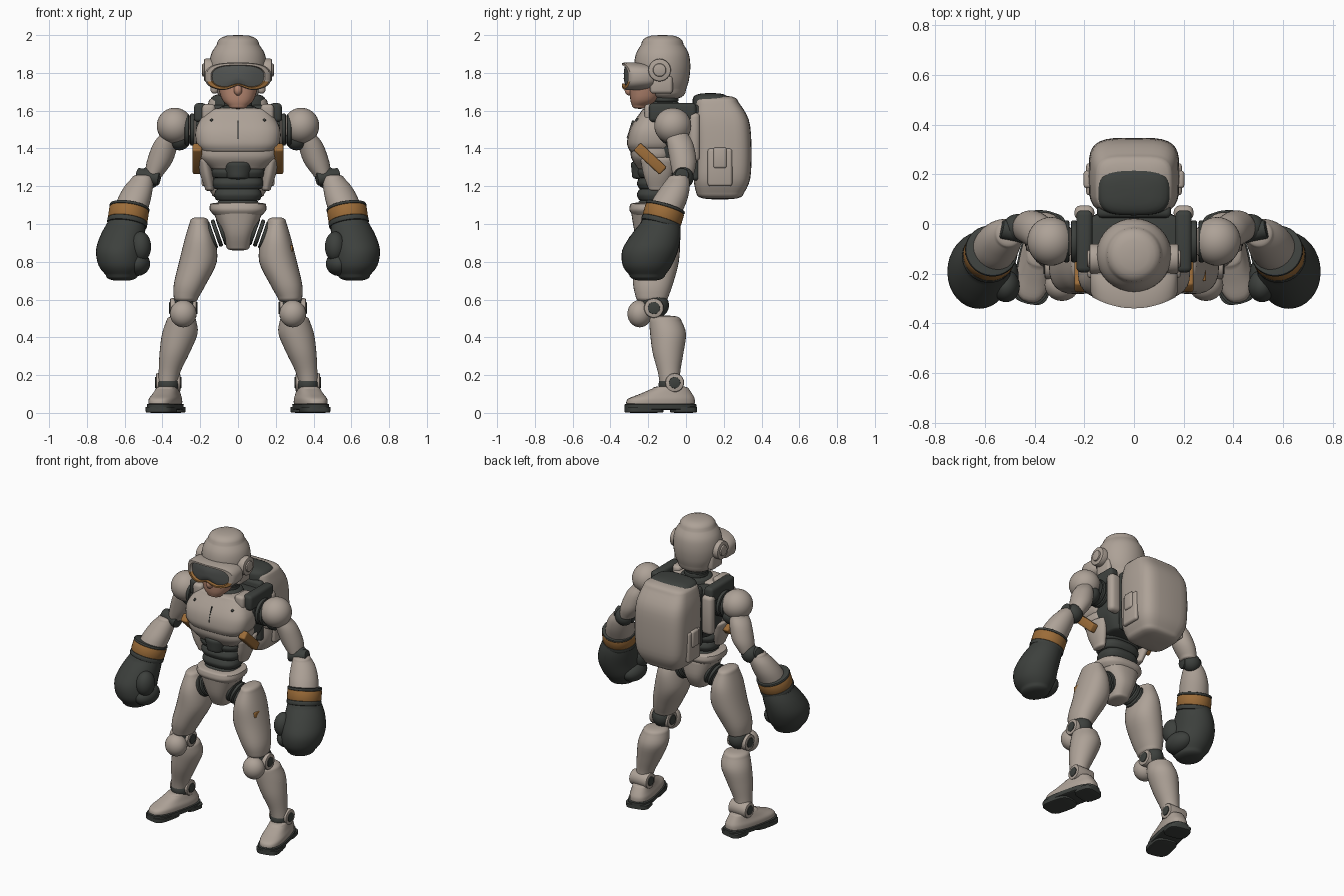
import bpy, bmesh, math
from mathutils import Matrix, Vector

default_cube = bpy.data.objects.get("Cube")
if default_cube:
    bpy.data.objects.remove(default_cube, do_unlink=True)


def material(name, red, green, blue):
    mat = bpy.data.materials.new(name)
    mat.use_nodes = True
    mat.diffuse_color = (red, green, blue, 1)
    shader = next(n for n in mat.node_tree.nodes if n.type == 'BSDF_PRINCIPLED')
    shader.inputs["Base Color"].default_value = (red, green, blue, 1)
    shader.inputs["Roughness"].default_value = 0.6
    return mat


shell = material("warm grey shell", 0.42, 0.36, 0.31)
dark = material("charcoal rubber", 0.047, 0.052, 0.047)
orange = material("burnt orange", 0.33, 0.15, 0.04)
skin = material("skin", 0.48, 0.25, 0.17)
lens = material("goggle lens", 0.085, 0.09, 0.085)


def finish(name, bm, mats, pair=False):
    """Turn a bmesh into an object, smooth with sharp creases, mirrored if paired."""
    bmesh.ops.recalc_face_normals(bm, faces=bm.faces)
    for face in bm.faces:
        face.smooth = True
    for edge in bm.edges:
        edge.smooth = edge.calc_face_angle(0) < 0.7
    mesh = bpy.data.meshes.new(name)
    bm.to_mesh(mesh)
    bm.free()
    for mat in mats:
        mesh.materials.append(mat)
    obj = bpy.data.objects.new(name, mesh)
    bpy.context.collection.objects.link(obj)
    if pair:
        mirror = obj.modifiers.new("Mirror", 'MIRROR')
        mirror.use_mirror_merge = False
    return obj


def spline(a, b, c, d, t):
    return b + 0.5 * t * (c - a + t * (2 * a - 5 * b + 4 * c - d + t * (3 * (b - c) + d - a)))


def loft(name, mat, stations, power=2.0, dome=0.015, pair=False, turn=None, sides=32):
    """Rounded body through horizontal sections (z, x, y, radius x, radius y)."""
    pts = [Vector(s) for s in stations]
    rows = []
    for i in range(len(pts) - 1):
        a, d = pts[max(i - 1, 0)], pts[min(i + 2, len(pts) - 1)]
        rows += [spline(a, pts[i], pts[i + 1], d, k / 4) for k in range(4)]
    rows.append(pts[-1])

    def cap(row, sign):
        rings = []
        for k in range(1, 6):
            angle = k * math.radians(17.5)
            shrink = math.cos(angle) ** 0.6
            rings.append(Vector((row[0] + sign * dome * math.sin(angle), row[1], row[2],
                                 row[3] * shrink, row[4] * shrink)))
        return rings
    sign = 1 if rows[-1][0] > rows[0][0] else -1
    rows = cap(rows[0], -sign)[::-1] + rows + cap(rows[-1], sign)
    bm = bmesh.new()
    rings = []
    for z, x, y, rx, ry in rows:
        ring = []
        for k in range(sides):
            angle = math.tau * k / sides
            c, s = math.cos(angle), math.sin(angle)
            ring.append(bm.verts.new((x + rx * math.copysign(abs(c) ** (2 / power), c),
                                      y + ry * math.copysign(abs(s) ** (2 / power), s), z)))
        rings.append(ring)
    for low, high in zip(rings, rings[1:]):
        for k in range(sides):
            n = (k + 1) % sides
            bm.faces.new((low[k], low[n], high[n], high[k]))
    bm.faces.new(rings[0])
    bm.faces.new(rings[-1])
    if turn:
        bmesh.ops.rotate(bm, verts=bm.verts, cent=turn[0], matrix=Matrix.Rotation(turn[1], 3, 'Z'))
    return finish(name, bm, [mat], pair)


def ball(name, mat, loc, scale, pair=False):
    bm = bmesh.new()
    bmesh.ops.create_uvsphere(bm, u_segments=32, v_segments=20, radius=1,
                              matrix=Matrix.LocRotScale(Vector(loc), None, Vector(scale)))
    return finish(name, bm, [mat], pair)


def tube(name, mat, start, end, radius, pair=False, bevel=0.008):
    start, end = Vector(start), Vector(end)
    axis = end - start
    spin = axis.to_track_quat('Z', 'Y')
    bm = bmesh.new()
    bmesh.ops.create_cone(bm, cap_ends=True, segments=32, radius1=radius, radius2=radius,
                          depth=axis.length, matrix=Matrix.LocRotScale((start + end) / 2, spin, None))
    rims = [e for e in bm.edges if e.calc_face_angle(0) > 1]
    bmesh.ops.bevel(bm, geom=rims, offset=bevel, segments=2, affect='EDGES', profile=0.5)
    return finish(name, bm, [mat], pair)


def box(name, mat, loc, size, tilt=0.0, bevel=0.01, pair=False):
    bm = bmesh.new()
    bmesh.ops.create_cube(bm, size=1, matrix=Matrix.Diagonal((*size, 1)))
    bmesh.ops.bevel(bm, geom=bm.edges[:], offset=bevel, segments=3, affect='EDGES', profile=0.5)
    bmesh.ops.transform(bm, verts=bm.verts,
                        matrix=Matrix.Translation(loc) @ Matrix.Rotation(tilt, 4, 'X'))
    return finish(name, bm, [mat], pair)


def goggles():
    """Curved mask of concentric outlines with a nose notch."""
    bm = bmesh.new()
    count = 48
    rings = []
    for scale, back in ((0.9, 0.13), (1, 0.09), (1, 0.015), (0.95, 0), (0.82, 0),
                        (0.78, 0.018), (0.5, 0.012), (0.2, 0.01)):
        ring = []
        for k in range(count):
            angle = math.tau * k / count
            c, s = math.cos(angle), math.sin(angle)
            x = 0.175 * scale * math.copysign(abs(c) ** 0.7, c)
            z = 0.075 * scale * math.copysign(abs(s) ** 0.7, s)
            if s < 0:
                z += 0.03 * scale * math.exp(-(x / 0.045) ** 2)
            ring.append(bm.verts.new((x, -0.34 + back + 1.6 * x * x, 1.78 + z)))
        rings.append(ring)
    for i, (outer, inner) in enumerate(zip(rings, rings[1:])):
        for k in range(count):
            n = (k + 1) % count
            face = bm.faces.new((outer[k], outer[n], inner[n], inner[k]))
            low = face.calc_center_median().z < 1.755
            face.material_index = 2 if i > 4 else 1 if i in (3, 4) and low else 0
    bm.faces.new(rings[-1]).material_index = 2
    finish("goggles", bm, [shell, orange, lens])


# Head
loft("helmet", shell, [(1.71, 0, -0.10, 0.115, 0.10), (1.76, 0, -0.115, 0.14, 0.13),
                       (1.83, 0, -0.125, 0.152, 0.148), (1.90, 0, -0.125, 0.142, 0.14),
                       (1.95, 0, -0.125, 0.112, 0.112)], dome=0.05)
loft("face", skin, [(1.625, 0, -0.245, 0.05, 0.04), (1.66, 0, -0.22, 0.085, 0.075),
                    (1.74, 0, -0.205, 0.11, 0.095)], power=2.3)
ball("nose", skin, (0, -0.30, 1.71), (0.022, 0.025, 0.03))
goggles()
box("goggle_strap", dark, (0.14, -0.22, 1.80), (0.04, 0.09, 0.05), pair=True)
tube("ear_cup", shell, (0.12, -0.14, 1.815), (0.18, -0.14, 1.815), 0.06, True)
tube("ear_cap", shell, (0.17, -0.14, 1.815), (0.19, -0.14, 1.815), 0.035, True)
box("cheek_guard", shell, (0.125, -0.13, 1.74), (0.04, 0.12, 0.10), bevel=0.018, pair=True)

# Neck of stacked rubber rings
for i in range(5):
    z = 1.60 + i * 0.026
    loft(f"neck_ring_{i}", dark, [(z, 0, -0.11, 0.075, 0.07), (z + 0.018, 0, -0.11, 0.075, 0.07)], dome=0.008)
loft("collar", dark, [(1.55, 0, -0.12, 0.12, 0.12), (1.61, 0, -0.115, 0.10, 0.095)], dome=0.02)

# Torso
loft("torso_core", dark, [(1.27, 0, -0.10, 0.15, 0.12), (1.38, 0, -0.09, 0.20, 0.14),
                          (1.58, 0, -0.08, 0.20, 0.13)], power=4)
loft("chest_plate", shell, [(1.39, 0, -0.18, 0.20, 0.12), (1.43, 0, -0.18, 0.222, 0.132),
                            (1.51, 0, -0.175, 0.222, 0.12), (1.60, 0, -0.15, 0.17, 0.085)], power=3.2)
loft("rib_plate", shell, [(1.30, 0, -0.175, 0.15, 0.085), (1.35, 0, -0.175, 0.205, 0.115),
                          (1.40, 0, -0.175, 0.21, 0.118)], power=3)
loft("side_rib", shell, [(1.19, 0.15, -0.15, 0.025, 0.05), (1.26, 0.165, -0.15, 0.035, 0.075),
                         (1.34, 0.18, -0.15, 0.035, 0.09)], pair=True)
box("side_patch", orange, (0.215, -0.19, 1.345), (0.05, 0.19, 0.055), tilt=-0.75, pair=True)
box("chest_seam", dark, (0, -0.294, 1.50), (0.005, 0.012, 0.10), tilt=-0.3, bevel=0.002, pair=False)
box("shoulder_strap", dark, (0.20, -0.07, 1.59), (0.065, 0.25, 0.10), bevel=0.02, pair=True)
box("collar_plate", shell, (0.155, -0.16, 1.59), (0.07, 0.12, 0.09), bevel=0.02, pair=True)
box("back_panel", shell, (0.20, 0.045, 1.46), (0.08, 0.06, 0.26), bevel=0.025, pair=True)
ball("chest_rivet", dark, (0.14, -0.257, 1.55), (0.008, 0.012, 0.008), True)

# Segmented waist
for i, (z, wide) in enumerate(((1.07, 0.105), (1.13, 0.118), (1.19, 0.128), (1.25, 0.135))):
    loft(f"waist_segment_{i}", dark, [(z, 0, -0.16, wide, 0.09), (z + 0.025, 0, -0.16, wide + 0.008, 0.1),
                                      (z + 0.05, 0, -0.16, wide, 0.09)], power=2.6, dome=0.01)
loft("upper_belly", dark, [(1.25, 0, -0.20, 0.07, 0.085), (1.32, 0, -0.20, 0.09, 0.092)])

# Pelvis
loft("belt", shell, [(1.05, 0, -0.17, 0.13, 0.115), (1.075, 0, -0.17, 0.15, 0.13),
                     (1.105, 0, -0.17, 0.148, 0.125)], power=2.7, dome=0.01)
loft("pelvis", shell, [(0.875, 0, -0.16, 0.06, 0.075), (0.95, 0, -0.16, 0.085, 0.11),
                       (1.06, 0, -0.17, 0.13, 0.12)], power=2.6)
for i in range(4):
    x = 0.075 + i * 0.027
    tube(f"hip_ring_{i}", dark, (x, -0.16, 0.965 - i * 0.01), (x + 0.02, -0.16, 0.958 - i * 0.01), 0.075, True)

# Backpack
loft("backpack", shell, [(1.16, 0, 0.18, 0.14, 0.125), (1.24, 0, 0.19, 0.175, 0.15), (1.40, 0, 0.195, 0.183, 0.152),
                         (1.55, 0, 0.185, 0.178, 0.148), (1.65, 0, 0.16, 0.155, 0.115)], power=4, dome=0.03)
loft("pack_flap", dark, [(1.57, 0, 0.12, 0.165, 0.085), (1.66, 0, 0.13, 0.145, 0.095)], power=3, dome=0.033)
box("pack_mount", dark, (0, 0.05, 1.43), (0.30, 0.05, 0.40), bevel=0.02)
box("pack_pocket", shell, (0.178, 0.18, 1.30), (0.03, 0.13, 0.20), bevel=0.014, pair=True)
box("pocket_tab", shell, (0.188, 0.18, 1.35), (0.03, 0.07, 0.11), bevel=0.012, pair=True)

# Arms
for i in range(3):
    x = 0.20 + i * 0.03
    tube(f"shoulder_ring_{i}", dark, (x, -0.07, 1.50), (x + 0.024, -0.07, 1.50), 0.085, True)
ball("shoulder", shell, (0.335, -0.07, 1.52), (0.095, 0.098, 0.095), True)
ball("armpit_joint", dark, (0.31, -0.05, 1.45), (0.06, 0.065, 0.06), True)
loft("upper_arm", shell, [(1.26, 0.445, -0.015, 0.048, 0.055), (1.33, 0.415, -0.015, 0.068, 0.07),
                          (1.42, 0.385, -0.03, 0.066, 0.07), (1.47, 0.365, -0.045, 0.05, 0.06)], pair=True)
ball("elbow", dark, (0.47, -0.015, 1.245), (0.058, 0.055, 0.058), True)
tube("elbow_pin", dark, (0.415, -0.045, 1.24), (0.535, -0.02, 1.26), 0.038, True)
loft("forearm", shell, [(1.04, 0.575, -0.12, 0.088, 0.09), (1.13, 0.55, -0.085, 0.088, 0.092),
                        (1.20, 0.525, -0.055, 0.075, 0.075), (1.245, 0.505, -0.04, 0.055, 0.055)], pair=True)
wrist, along = Vector((0.58, -0.12, 1.05)), Vector((0.06, -0.12, -0.4)).normalized()
tube("cuff_band", orange, wrist - along * 0.033, wrist + along * 0.033, 0.106, True)
tube("cuff_upper_rim", dark, wrist - along * 0.048, wrist - along * 0.03, 0.107, True)
tube("cuff_lower_rim", dark, wrist + along * 0.03, wrist + along * 0.06, 0.107, True)
loft("glove", dark, [(0.73, 0.615, -0.205, 0.085, 0.095), (0.78, 0.62, -0.205, 0.118, 0.13),
                     (0.86, 0.625, -0.19, 0.127, 0.148), (0.94, 0.61, -0.16, 0.118, 0.132),
                     (1.01, 0.59, -0.135, 0.1, 0.102)], dome=0.03, pair=True)
ball("glove_thumb", dark, (0.515, -0.25, 0.88), (0.055, 0.065, 0.08), True)
ball("glove_fingers", dark, (0.535, -0.21, 0.79), (0.07, 0.10, 0.065), True)

# Legs
loft("thigh", shell, [(0.61, 0.275, -0.18, 0.065, 0.085), (0.68, 0.255, -0.175, 0.085, 0.105),
                      (0.80, 0.212, -0.16, 0.1, 0.122), (0.92, 0.202, -0.155, 0.08, 0.12),
                      (1.01, 0.205, -0.155, 0.05, 0.085)], power=2.2, dome=0.025, pair=True)
box("thigh_patch", orange, (0.275, -0.205, 0.87), (0.03, 0.05, 0.035), bevel=0.005)
ball("knee_joint", dark, (0.285, -0.165, 0.57), (0.065, 0.075, 0.07), True)
tube("knee_disc", shell, (0.22, -0.17, 0.555), (0.36, -0.17, 0.555), 0.052, True)
tube("knee_hub", dark, (0.215, -0.17, 0.555), (0.364, -0.17, 0.555), 0.032, True, 0.002)
ball("knee_pad", shell, (0.29, -0.245, 0.525), (0.07, 0.065, 0.072), True)
loft("shin", shell, [(0.16, 0.372, -0.085, 0.052, 0.055), (0.22, 0.362, -0.09, 0.058, 0.06),
                     (0.32, 0.335, -0.095, 0.08, 0.082), (0.42, 0.308, -0.095, 0.094, 0.095),
                     (0.49, 0.30, -0.11, 0.078, 0.085)], dome=0.025, pair=True)
box("shin_tab", shell, (0.385, -0.10, 0.39), (0.03, 0.05, 0.07), tilt=0.3, pair=True)
ball("ankle_joint", dark, (0.37, -0.08, 0.15), (0.058, 0.065, 0.06), True)
tube("ankle_disc", shell, (0.305, -0.06, 0.16), (0.435, -0.06, 0.16), 0.05, True)
tube("ankle_hub", dark, (0.30, -0.06, 0.16), (0.439, -0.06, 0.16), 0.03, True, 0.002)

# Feet with toes turned out
splay = (Vector((0.385, -0.135, 0)), math.radians(13))
loft("sole", dark, [(0.02, 0.385, -0.135, 0.078, 0.19), (0.045, 0.385, -0.135, 0.08, 0.192)],
     power=3, dome=0.005, pair=True, turn=splay)
for part, y, length in (("toe", -0.225, 0.10), ("heel", -0.01, 0.065)):
    loft(part + "_tread", dark, [(0.004, 0.385, y, 0.075, length), (0.03, 0.385, y, 0.077, length)],
         power=3.5, dome=0.004, pair=True, turn=splay)
loft("shoe", shell, [(0.05, 0.385, -0.135, 0.074, 0.185), (0.075, 0.385, -0.13, 0.073, 0.178),
                     (0.10, 0.385, -0.105, 0.064, 0.14), (0.13, 0.385, -0.08, 0.055, 0.095)],
     power=2.7, dome=0.012, pair=True, turn=splay)
loft("instep_guard", shell, [(0.08, 0.385, -0.15, 0.068, 0.07), (0.125, 0.385, -0.125, 0.05, 0.05)],
     power=3, pair=True, turn=splay)
